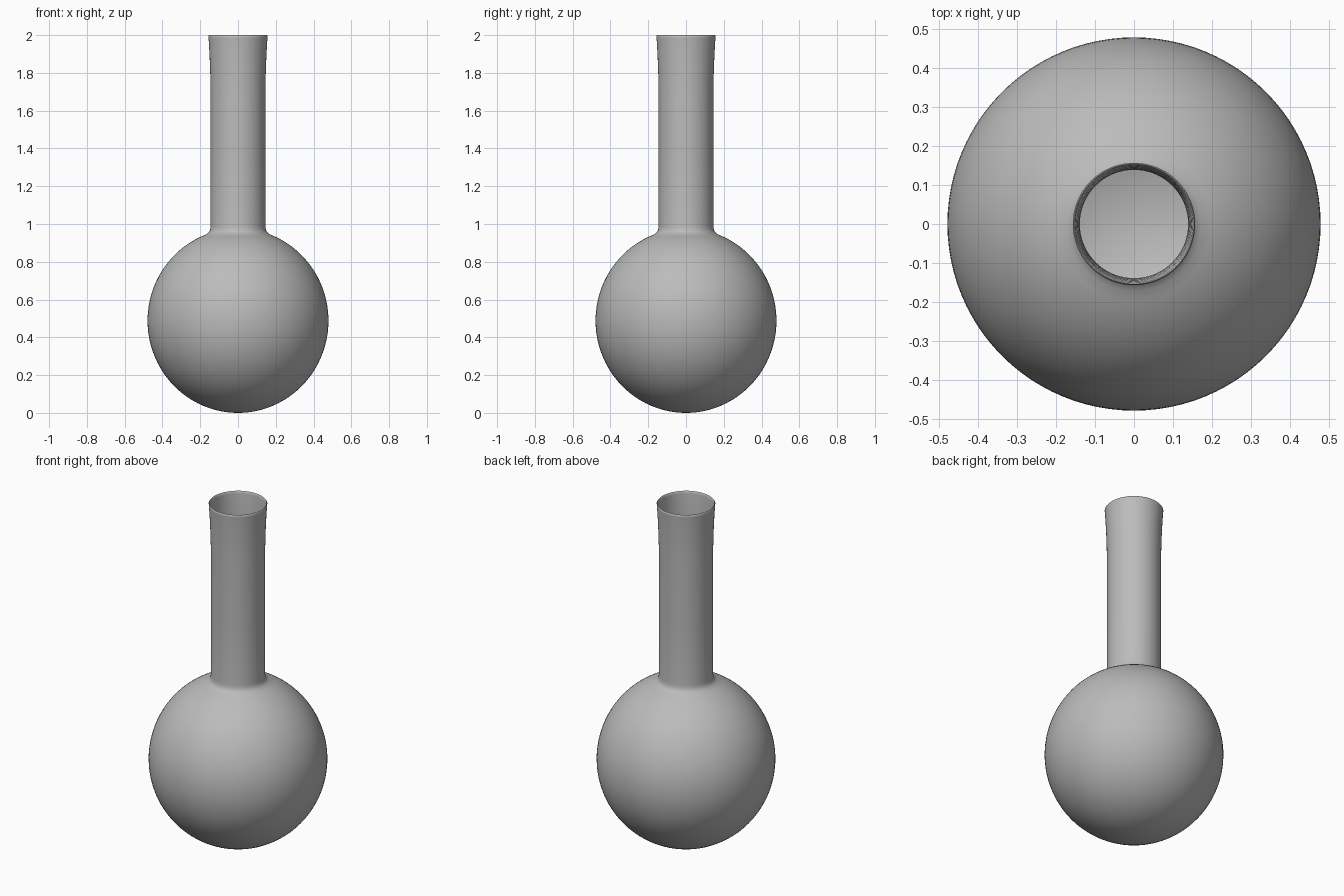
import bpy, bmesh, math

cube = bpy.data.objects.get("Cube")
if cube:
    bpy.data.objects.remove(cube, do_unlink=True)

SEGMENTS = 96
RX, RZ = 0.479, 0.488      # bulb radii
WALL = 0.006

glass = bpy.data.materials.new("grey glass")
glass.use_nodes = True
colour = (0.5, 0.5, 0.5, 1)
glass.diffuse_color = colour
glass.node_tree.nodes["Principled BSDF"].inputs["Base Color"].default_value = colour


def wall_profile(inset):
    """Bulb, fillet, straight neck and flared mouth, bottom to top."""
    rx, rz = RX - inset, RZ - inset
    end = math.pi - math.asin(0.172 / RX)
    pts = [(rx * math.sin(end * i / 48), RZ - rz * math.cos(end * i / 48))
           for i in range(49)]
    for r, z in ((0.160, 0.952), (0.151, 0.961), (0.147, 0.973), (0.145, 0.99),
                 (0.145, 1.35), (0.145, 1.70), (0.147, 1.80),
                 (0.150, 1.88), (0.153, 1.94), (0.156, 1.985)):
        pts.append((r - inset, z))
    return pts


# Outer wall, rounded rim, then inner wall back down to the bottom
profile = wall_profile(0) + [(0.157, 1.997), (0.154, 2.0), (0.151, 1.997)]
profile += wall_profile(WALL)[::-1]

bm = bmesh.new()
verts = [bm.verts.new((r, 0, z)) for r, z in profile]
edges = [bm.edges.new(pair) for pair in zip(verts, verts[1:])]
bmesh.ops.spin(bm, geom=verts + edges, cent=(0, 0, 0), axis=(0, 0, 1),
               angle=math.tau, steps=SEGMENTS, use_merge=True)
bmesh.ops.remove_doubles(bm, verts=bm.verts, dist=0.0001)
bmesh.ops.recalc_face_normals(bm, faces=bm.faces)
mesh = bpy.data.meshes.new("flask")
bm.to_mesh(mesh)
bm.free()
mesh.materials.append(glass)

flask = bpy.data.objects.new("flask", mesh)
bpy.context.collection.objects.link(flask)
bpy.ops.object.select_all(action="DESELECT")
flask.select_set(True)
bpy.context.view_layer.objects.active = flask
bpy.ops.object.shade_smooth_by_angle(angle=math.radians(50))
